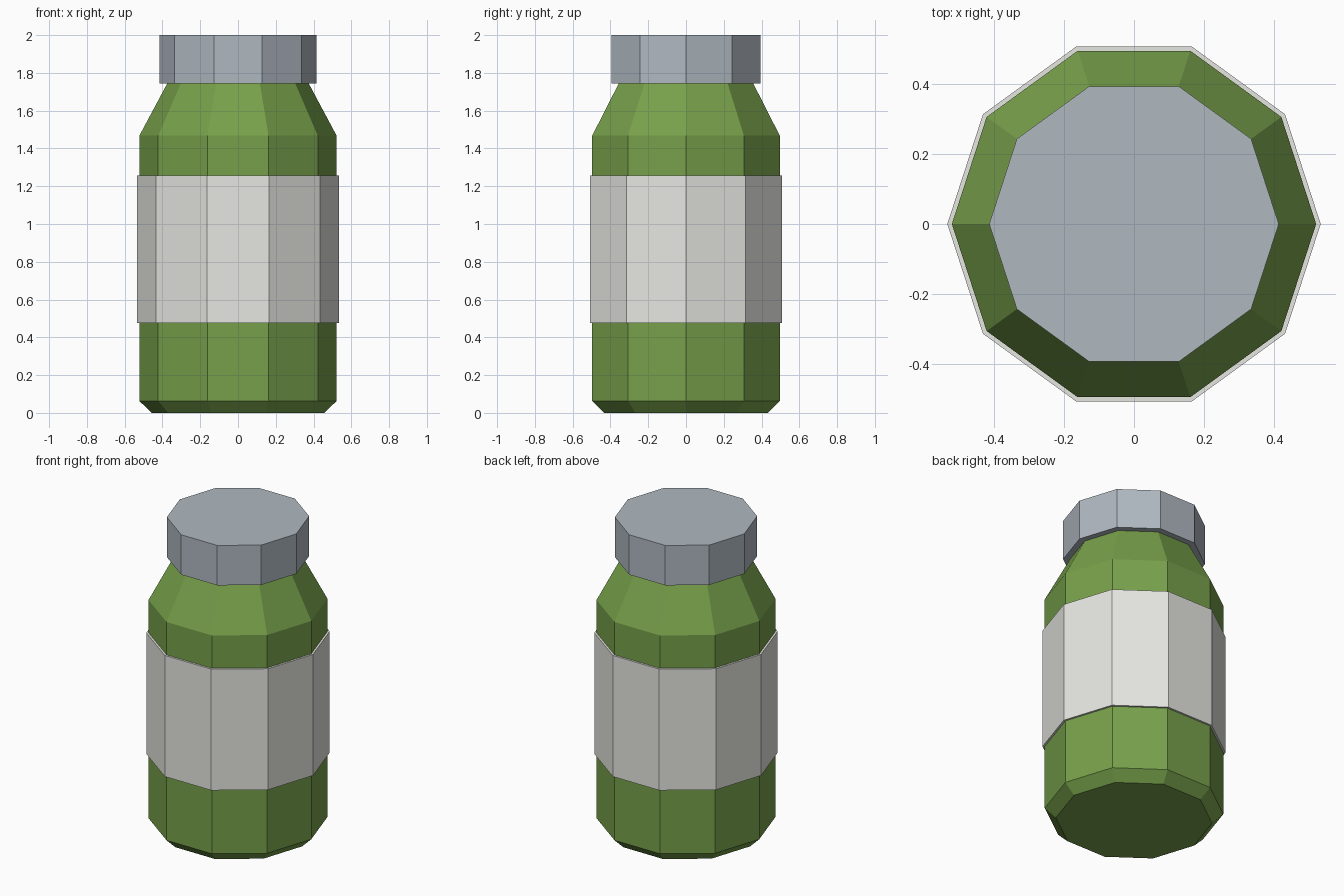
import bpy, bmesh, math

if "Cube" in bpy.data.objects:
    bpy.data.objects.remove(bpy.data.objects["Cube"])

SIDES = 10

def material(name, rgb):
    m = bpy.data.materials.new(name)
    m.diffuse_color = (*rgb, 1.0)
    m.use_nodes = True
    m.node_tree.nodes["Principled BSDF"].inputs["Base Color"].default_value = m.diffuse_color
    return m

green = material("green glass", (0.184, 0.352, 0.069))
white = material("label off-white", (0.79, 0.79, 0.75))
grey = material("lid grey", (0.43, 0.48, 0.53))

def lathe(name, profile, mat, closed=False):
    """Revolve (radius, z) points into a flat-sided solid, capped or closed as a ring."""
    bm = bmesh.new()
    rings = []
    for r, z in profile:
        rings.append([bm.verts.new((r * math.cos(2 * math.pi * i / SIDES),
                                    r * math.sin(2 * math.pi * i / SIDES), z))
                      for i in range(SIDES)])
    pairs = list(zip(rings, rings[1:]))
    if closed:
        pairs.append((rings[-1], rings[0]))
    else:
        bm.faces.new(rings[0][::-1])
        bm.faces.new(rings[-1])
    for a, b in pairs:
        for i in range(SIDES):
            j = (i + 1) % SIDES
            bm.faces.new((a[i], a[j], b[j], b[i]))
    bmesh.ops.recalc_face_normals(bm, faces=bm.faces)
    me = bpy.data.meshes.new(name)
    bm.to_mesh(me)
    bm.free()
    me.materials.append(mat)
    ob = bpy.data.objects.new(name, me)
    bpy.context.collection.objects.link(ob)
    return ob

# Jar body with chamfered base and sloping shoulder
lathe("jar_body", [(0.457, 0), (0.522, 0.063), (0.522, 1.468), (0.375, 1.743)], green)

# Label band wrapped around the body
lathe("label_band", [(0.522, 0.477), (0.535, 0.477), (0.535, 1.257), (0.522, 1.257)],
      white, closed=True)

# Lid
lathe("lid", [(0.415, 1.743), (0.415, 2.0)], grey)
